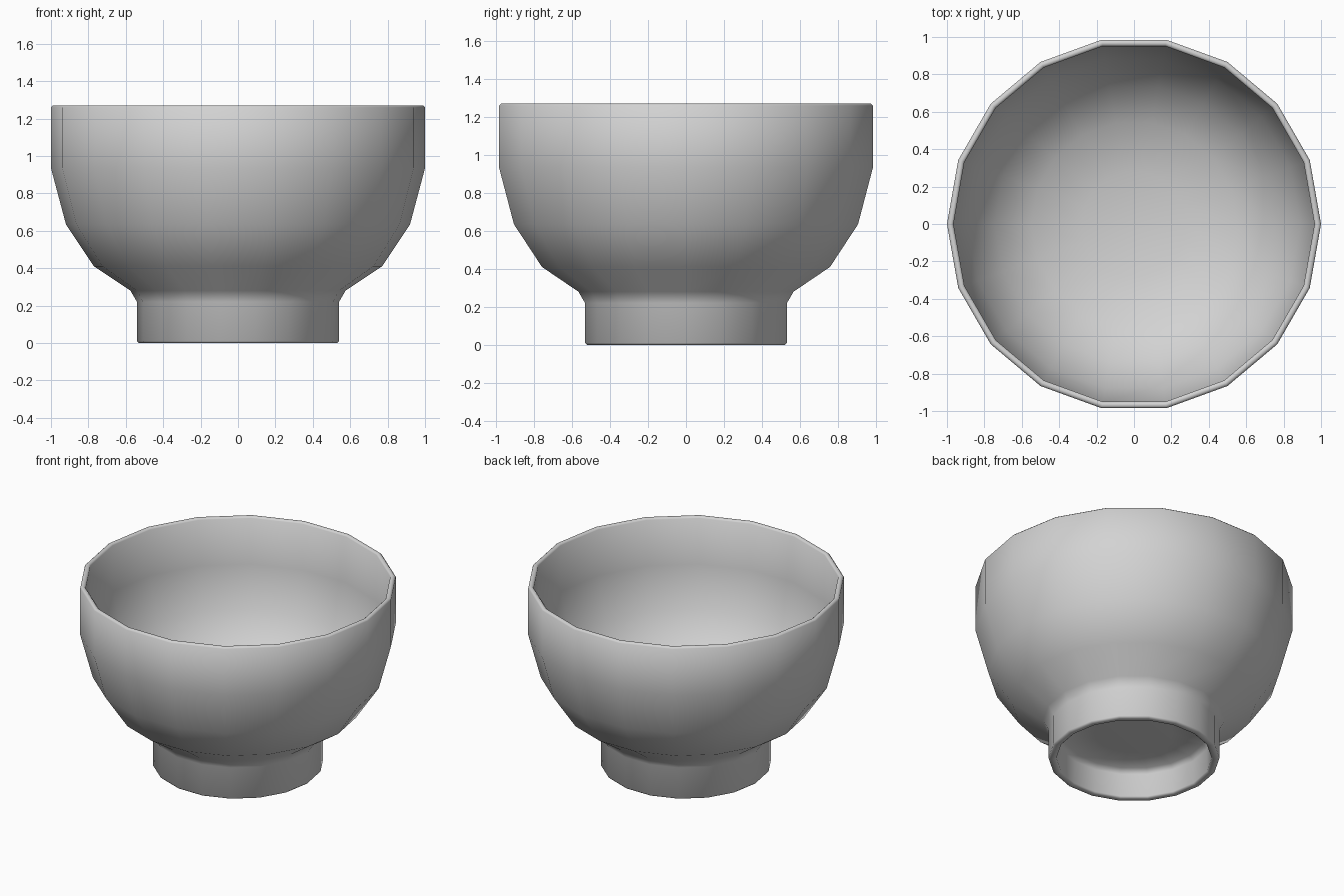
import bpy, bmesh, math

if "Cube" in bpy.data.objects:
    bpy.data.objects.remove(bpy.data.objects["Cube"])

SIDES = 18

grey = bpy.data.materials.new("plain grey")
grey.diffuse_color = (0.65, 0.65, 0.65, 1)
grey.use_nodes = True
grey.node_tree.nodes["Principled BSDF"].inputs["Base Color"].default_value = grey.diffuse_color


def lathe(name, profile):
    """Spin a (radius, z) profile around z; radius 0 becomes a pole."""
    bm = bmesh.new()
    rings = []
    for r, z in profile:
        if r == 0:
            rings.append([bm.verts.new((0, 0, z))] * SIDES)
        else:
            rings.append([bm.verts.new((r * math.cos(2 * math.pi * i / SIDES),
                                        r * math.sin(2 * math.pi * i / SIDES), z))
                          for i in range(SIDES)])
    for a, b in zip(rings, rings[1:]):
        for i in range(SIDES):
            j = (i + 1) % SIDES
            corners = list(dict.fromkeys((a[i], a[j], b[j], b[i])))
            bm.faces.new(corners)
    bmesh.ops.recalc_face_normals(bm, faces=bm.faces)
    mesh = bpy.data.meshes.new(name)
    bm.to_mesh(mesh)
    bm.free()
    obj = bpy.data.objects.new(name, mesh)
    bpy.context.collection.objects.link(obj)
    mesh.materials.append(grey)
    bpy.context.view_layer.objects.active = obj
    obj.select_set(True)
    bpy.ops.object.shade_smooth_by_angle(angle=math.radians(50))
    return obj


lathe("footed_bowl", [
    # underside, inside the hollow foot
    (0, 0.19), (0.25, 0.19), (0.46, 0.20), (0.49, 0.17),
    # foot ring
    (0.49, 0.01), (0.50, 0.0), (0.53, 0.0), (0.54, 0.01), (0.54, 0.22),
    # outer wall
    (0.575, 0.28), (0.77, 0.41), (0.92, 0.635), (1.0, 0.935),
    # rim
    (1.0, 1.26), (0.99, 1.27), (0.975, 1.27), (0.965, 1.26),
    # inner wall and floor
    (0.965, 0.94), (0.89, 0.655), (0.745, 0.44), (0.55, 0.31),
    (0.28, 0.25), (0, 0.235),
])
